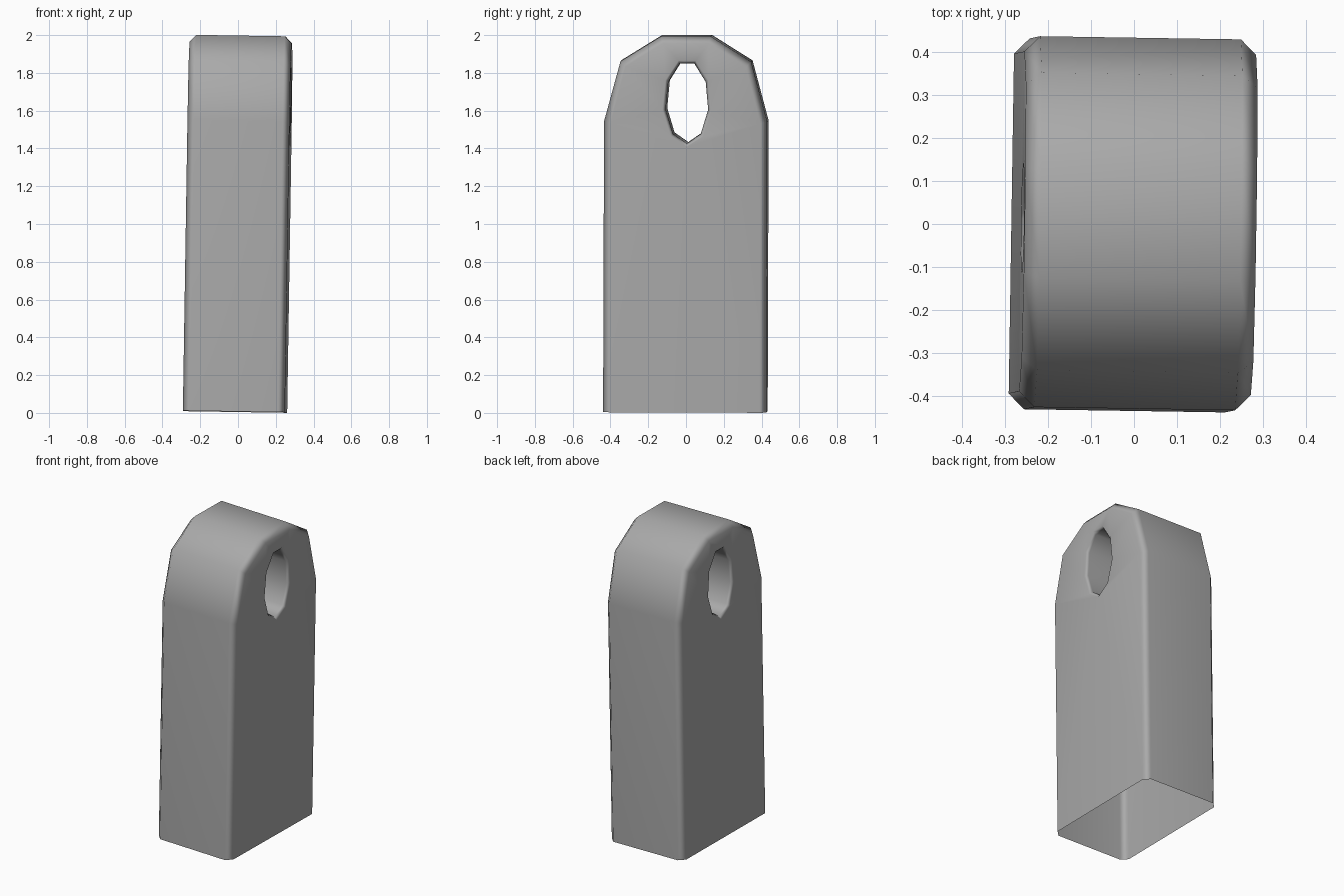
import bpy, bmesh, math
from mathutils import Matrix, Vector

cube = bpy.data.objects.get("Cube")
if cube:
    bpy.data.objects.remove(cube, do_unlink=True)

HALF = 0.27      # half thickness
BEVEL = 0.036    # edge chamfer
LIP = 0.018      # chamfer around the hole

grey = bpy.data.materials.new("grey")
grey.use_nodes = True
grey.diffuse_color = (0.4, 0.4, 0.4, 1)
grey.node_tree.nodes["Principled BSDF"].inputs["Base Color"].default_value = (0.4, 0.4, 0.4, 1)


def arch(bm, x, half_profile):
    """Open arch outline, mirrored from its +y half."""
    pts = half_profile + [(-y, z) for y, z in reversed(half_profile)]
    return [bm.verts.new((x, y, z)) for y, z in pts]


def oval(bm, x, grow, sides=9):
    """Closed oval outline of the hole with a corner at the bottom."""
    ring = []
    for i in range(sides):
        a = math.tau * i / sides - math.pi / 2
        ring.append(bm.verts.new((x, 0.007 + (0.114 + grow) * math.cos(a),
                                  1.642 + (0.218 + grow) * math.sin(a))))
    return ring


def bridge(bm, loops, closed):
    for a, b in zip(loops, loops[1:]):
        n = len(a)
        for i in range(n if closed else n - 1):
            j = (i + 1) % n
            bm.faces.new((a[i], a[j], b[j], b[i]))


bm = bmesh.new()
outer = [(0.432, 0), (0.432, 1.54), (0.346, 1.858), (0.132, 1.991)]
inner = [(0.432 - BEVEL, 0), (0.396, 1.53), (0.319, 1.83), (0.12, 1.991 - BEVEL)]

# Outer shell with chamfered rims, open at the bottom
shell = [arch(bm, x, p) for x, p in ((-HALF, inner), (BEVEL - HALF, outer),
                                     (HALF - BEVEL, outer), (HALF, inner))]
bridge(bm, shell, False)

# Hole running through the thickness
hole = [oval(bm, x, g) for x, g in ((-HALF, LIP), (LIP - HALF, 0),
                                    (HALF - LIP, 0), (HALF, LIP))]
bridge(bm, hole, True)

# Flat sides around the hole
for rim, mouth in ((shell[0], hole[0]), (shell[-1], hole[-1])):
    edges = [bm.edges.new((rim[-1], rim[0]))]
    edges += [bm.edges.get(p) for p in zip(rim, rim[1:])]
    edges += [bm.edges.get(p) for p in zip(mouth, mouth[1:] + mouth[:1])]
    bmesh.ops.triangle_fill(bm, edges=edges, use_beauty=True,
                            normal=Vector((1 if rim is shell[-1] else -1, 0, 0)))

bmesh.ops.recalc_face_normals(bm, faces=bm.faces)

# Slight lean of the whole piece
lean = (Matrix.Translation((0, 0, 1.004)) @ Matrix.Rotation(math.radians(-0.9), 4, 'Z')
        @ Matrix.Rotation(math.radians(0.9), 4, 'Y')
        @ Matrix.Rotation(math.radians(-0.2), 4, 'X') @ Matrix.Translation((0, 0, -0.998)))
bm.transform(lean)
for f in bm.faces:
    f.smooth = True

mesh = bpy.data.meshes.new("arched_block")
bm.to_mesh(mesh)
bm.free()
mesh.materials.append(grey)
block = bpy.data.objects.new("arched_block", mesh)
bpy.context.collection.objects.link(block)
block.modifiers.new("weighted_normals", 'WEIGHTED_NORMAL')
